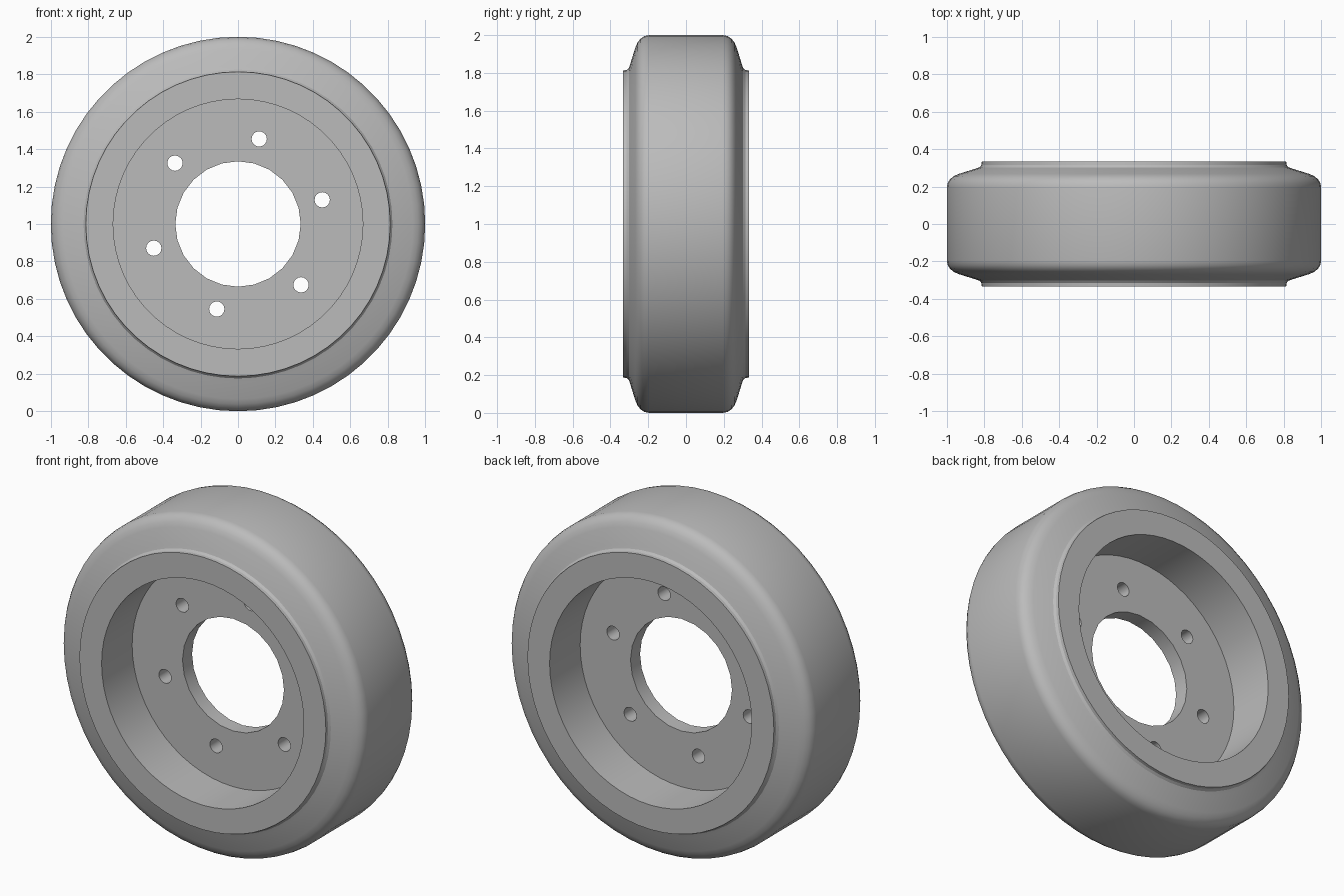
import bpy, bmesh, math
from mathutils import Matrix, Vector

cube = bpy.data.objects.get("Cube")
if cube:
    bpy.data.objects.remove(cube, do_unlink=True)

grey = bpy.data.materials.new("plain_grey")
grey.use_nodes = True
colour = (0.5, 0.5, 0.5, 1)
grey.diffuse_color = colour
grey.node_tree.nodes["Principled BSDF"].inputs["Base Color"].default_value = colour

AXLE = Vector((0, 0, 1))


def finish(name, bm):
    bmesh.ops.recalc_face_normals(bm, faces=bm.faces)
    mesh = bpy.data.meshes.new(name)
    bm.to_mesh(mesh)
    bm.free()
    obj = bpy.data.objects.new(name, mesh)
    bpy.context.collection.objects.link(obj)
    mesh.materials.append(grey)
    return obj


def smooth(obj):
    bpy.ops.object.select_all(action='DESELECT')
    obj.select_set(True)
    bpy.context.view_layer.objects.active = obj
    bpy.ops.object.shade_smooth_by_angle(angle=math.radians(30))


def lathe(name, profile, sides):
    """Spin a closed (radius, y) profile around the axle."""
    bm = bmesh.new()
    verts = [bm.verts.new((r, y, 1)) for r, y in profile]
    edges = [bm.edges.new((v, verts[i - 1])) for i, v in enumerate(verts)]
    bmesh.ops.spin(bm, geom=verts + edges, cent=AXLE, axis=(0, 1, 0),
                   angle=math.tau, steps=sides, use_merge=True)
    bmesh.ops.remove_doubles(bm, verts=bm.verts, dist=0.0001)
    return finish(name, bm)


def add_cylinder(bm, radius, depth, sides, x=0, z=1):
    turn = Matrix.Translation((x, 0, z)) @ Matrix.Rotation(math.pi / 2, 4, 'X')
    bmesh.ops.create_cone(bm, cap_ends=True, segments=sides, radius1=radius,
                          radius2=radius, depth=depth, matrix=turn)


# Tread ring: half profile from bore to tread, mirrored across the middle
half = [(0.667, 0.333), (0.813, 0.333), (0.815, 0.315), (0.825, 0.303),
        (0.845, 0.296), (0.935, 0.268), (0.962, 0.256), (0.982, 0.24),
        (0.995, 0.22), (1.0, 0.195)]
ring = lathe("tread_ring", half + [(r, -y) for r, y in reversed(half)], 60)
smooth(ring)

# Web plate with the hub bore and six bolt holes cut through
bm = bmesh.new()
add_cylinder(bm, 0.669, 0.09, 60)
web = finish("web_plate", bm)

bm = bmesh.new()
add_cylinder(bm, 0.335, 0.4, 24)
for i in range(6):
    a = math.radians(16 + 60 * i)
    add_cylinder(bm, 0.041, 0.4, 16, 0.468 * math.cos(a), 1 + 0.468 * math.sin(a))
cutter = finish("hole_cutter", bm)
cutter.hide_render = True

cut = web.modifiers.new("holes", 'BOOLEAN')
cut.operation = 'DIFFERENCE'
cut.solver = 'EXACT'
cut.object = cutter
bpy.context.view_layer.objects.active = web
bpy.ops.object.modifier_apply(modifier=cut.name)
bpy.data.objects.remove(cutter, do_unlink=True)
smooth(web)
